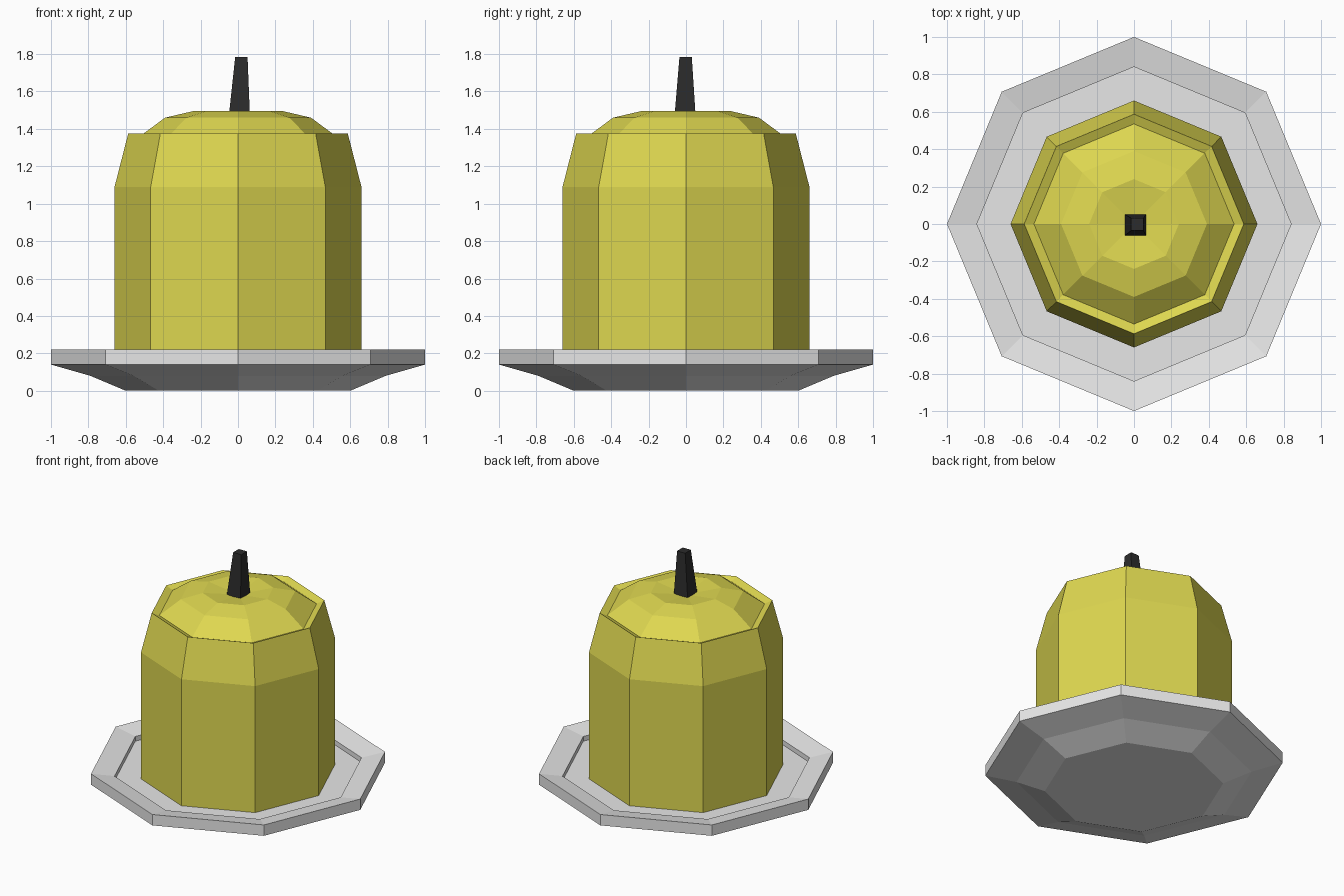
import bpy, bmesh
from math import cos, sin, tau

cube = bpy.data.objects.get("Cube")
if cube:
    bpy.data.objects.remove(cube, do_unlink=True)


def material(name, rgb):
    mat = bpy.data.materials.new(name)
    mat.use_nodes = True
    mat.diffuse_color = (*rgb, 1)
    mat.node_tree.nodes["Principled BSDF"].inputs["Base Color"].default_value = (*rgb, 1)
    return mat


def finish(name, bm, mat):
    bmesh.ops.recalc_face_normals(bm, faces=bm.faces)
    mesh = bpy.data.meshes.new(name)
    bm.to_mesh(mesh)
    bm.free()
    mesh.materials.append(mat)
    obj = bpy.data.objects.new(name, mesh)
    bpy.context.collection.objects.link(obj)
    return obj


def lathe(name, profile, mat, sides=8):
    """Revolve (radius, height) points; zero radius closes to a point."""
    bm = bmesh.new()
    rings = []
    for r, z in profile:
        if r == 0:
            rings.append([bm.verts.new((0, 0, z))] * sides)
        else:
            rings.append([bm.verts.new((r * cos(tau * i / sides), r * sin(tau * i / sides), z))
                          for i in range(sides)])
    for a, b in zip(rings, rings[1:]):
        for i in range(sides):
            j = (i + 1) % sides
            corners = dict.fromkeys((a[i], a[j], b[j], b[i]))
            bm.faces.new(list(corners))
    return finish(name, bm, mat)


dish_grey = material("dish pale grey", (0.8, 0.8, 0.8))
wax_yellow = material("wax yellow", (0.73, 0.68, 0.08))
wick_black = material("wick black", (0.025, 0.025, 0.025))

# Dish with sloping rim and recessed floor
lathe("dish", [(0, 0), (0.6, 0), (0.79, 0.08), (1, 0.14), (1, 0.22),
               (0.84, 0.19), (0.84, 0.155), (0, 0.155)], dish_grey)

# Candle body with raised lip, domed top and a dip round the wick
lathe("candle", [(0, 0.15), (0.66, 0.15), (0.66, 1.09), (0.587, 1.375), (0.535, 1.353),
                 (0.39, 1.46), (0.24, 1.495), (0, 1.465)], wax_yellow)

# Square wick, tapering and leaning slightly
bm = bmesh.new()
bmesh.ops.create_cube(bm, size=2)
for v in bm.verts:
    half, x, y, z = (0.033, 0.018, -0.002, 1.785) if v.co.z > 0 else (0.057, 0.007, -0.005, 1.46)
    v.co = (v.co.x * half + x, v.co.y * half + y, z)
finish("wick", bm, wick_black)
